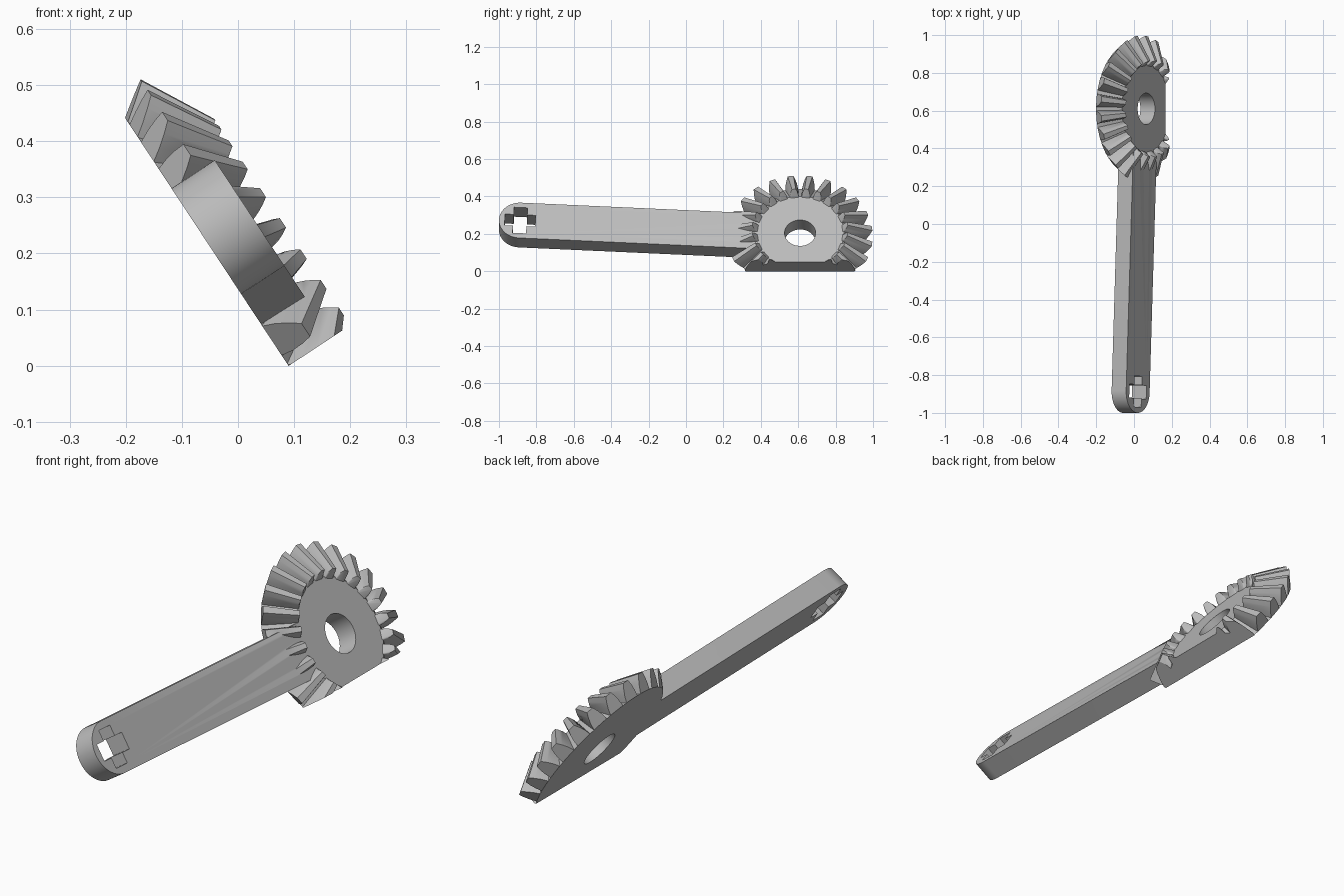
import bpy, bmesh, math
from mathutils import Matrix, Vector

if "Cube" in bpy.data.objects:
    bpy.data.objects.remove(bpy.data.objects["Cube"], do_unlink=True)

# Working frame: origin at the hub centre, X along the arm, Z through the plate
TILT = math.radians(56.6)
ALONG = Vector((0, 1, 0))
UP = Vector((-math.cos(TILT), 0, math.sin(TILT)))
NORMAL = Vector((math.sin(TILT), 0, math.cos(TILT)))
FRAME = Matrix((ALONG, UP, NORMAL)).transposed().to_4x4()
FRAME.translation = ALONG * 0.61 + UP * 0.135

BACK, FACE = 0.075, 0.167        # plate back and front heights
ROOT_R, HUB_R, HOLE_R = 0.343, 0.235, 0.083
TEETH = 24
ARM_DIR = Vector((-1.497, 0.081, 0))
ARM_LEN = ARM_DIR.length
ARM_R = 0.113
ARM_TURN = Matrix.Rotation(math.atan2(ARM_DIR.y, ARM_DIR.x), 4, "Z")

steel = bpy.data.materials.new("light grey")
steel.use_nodes = True
GREY = (0.5, 0.5, 0.5, 1)
steel.diffuse_color = GREY
steel.node_tree.nodes["Principled BSDF"].inputs["Base Color"].default_value = GREY


def make_object(name, bm, turn=Matrix()):
    bmesh.ops.recalc_face_normals(bm, faces=bm.faces)
    mesh = bpy.data.meshes.new(name)
    bm.to_mesh(mesh)
    bm.free()
    mesh.transform(turn)
    mesh.materials.append(steel)
    obj = bpy.data.objects.new(name, mesh)
    bpy.context.collection.objects.link(obj)
    return obj


def loft(name, lower, upper, z0, z1, turn=Matrix()):
    """Solid between two outlines with the same number of points."""
    bm = bmesh.new()
    a = [bm.verts.new((x, y, z0)) for x, y in lower]
    b = [bm.verts.new((x, y, z1)) for x, y in upper]
    bm.faces.new(a)
    bm.faces.new(b)
    for i in range(len(a)):
        j = (i + 1) % len(a)
        bm.faces.new((a[i], a[j], b[j], b[i]))
    return make_object(name, bm, turn)


def arc(radius, start, end, steps, cx=0):
    return [(cx + radius * math.cos(start + (end - start) * i / steps),
             radius * math.sin(start + (end - start) * i / steps))
            for i in range(steps)]


def combine(target, tool, operation):
    """Apply a boolean and remove the helper object."""
    tool.hide_render = True
    mod = target.modifiers.new("join", "BOOLEAN")
    mod.operation = operation
    mod.solver = "EXACT"
    mod.object = tool
    bpy.context.view_layer.update()
    graph = bpy.context.evaluated_depsgraph_get()
    mesh = bpy.data.meshes.new_from_object(target.evaluated_get(graph))
    target.modifiers.clear()
    target.data = mesh
    bpy.data.objects.remove(tool, do_unlink=True)


# Conical gear body
full = 2 * math.pi
lever = loft("bevel_gear_lever", arc(ROOT_R, 0, full, 96),
             arc(HUB_R, 0, full, 96), BACK, FACE)

# Tapered teeth: (height fraction, half width) from root to tip
profile = [(0, 0.034), (0.35, 0.031), (0.7, 0.024), (1, 0.015)]
# Each end: scale, buried point, root point, tip point as (radius, height)
ends = [(1, (0.31, 0.082), (ROOT_R, BACK), (0.388, 0.136)),
        (0.68, (0.215, 0.15), (HUB_R, FACE), (0.256, 0.207))]
bm = bmesh.new()
for n in range(TEETH):
    spin = Matrix.Rotation(full * (n + 0.5) / TEETH, 4, "Z")
    points = []
    for scale, buried, root, tip in ends:
        rows = [(Vector(buried), profile[0][1])]
        rows += [(Vector(root).lerp(Vector(tip), t), w) for t, w in profile]
        for (r, z), w in rows:
            for side in (-1, 1):
                points.append(bm.verts.new(spin @ Vector((r, side * w * scale, z))))
    bmesh.ops.convex_hull(bm, input=points)
combine(lever, make_object("teeth", bm), "UNION")

# Flat cut along the lower side of the gear
box = [(-1, -1), (1, -1), (1, -0.185), (-1, -0.185)]
combine(lever, loft("flat_cutter", box, box, -1, 1), "DIFFERENCE")

# Arm with a rounded far end
outline = [(0.18, ARM_R), (0.18, -ARM_R)]
outline += arc(ARM_R, -math.pi / 2, math.pi / 2, 32, ARM_LEN) + [(ARM_LEN, ARM_R)]
combine(lever, loft("arm", outline, outline, BACK, FACE, ARM_TURN), "UNION")

# Round shaft hole
ring = arc(HOLE_R, 0, full, 64)
combine(lever, loft("hole_cutter", ring, ring, -1, 1), "DIFFERENCE")

# Cross-shaped hole at the arm end
a, b = 0.036, 0.082
quarter = [(b, -a), (b, a), (a, a)]
cross = []
for k in range(4):
    turn = Matrix.Rotation(k * math.pi / 2, 2)
    cross += [turn @ Vector(p) + Vector((ARM_LEN, 0)) for p in quarter]
combine(lever, loft("cross_cutter", cross, cross, -1, 1, ARM_TURN), "DIFFERENCE")

# Tilt into place and shade
lever.data.transform(FRAME)
bpy.context.view_layer.objects.active = lever
lever.select_set(True)
bpy.ops.object.shade_smooth_by_angle(angle=math.radians(30))
